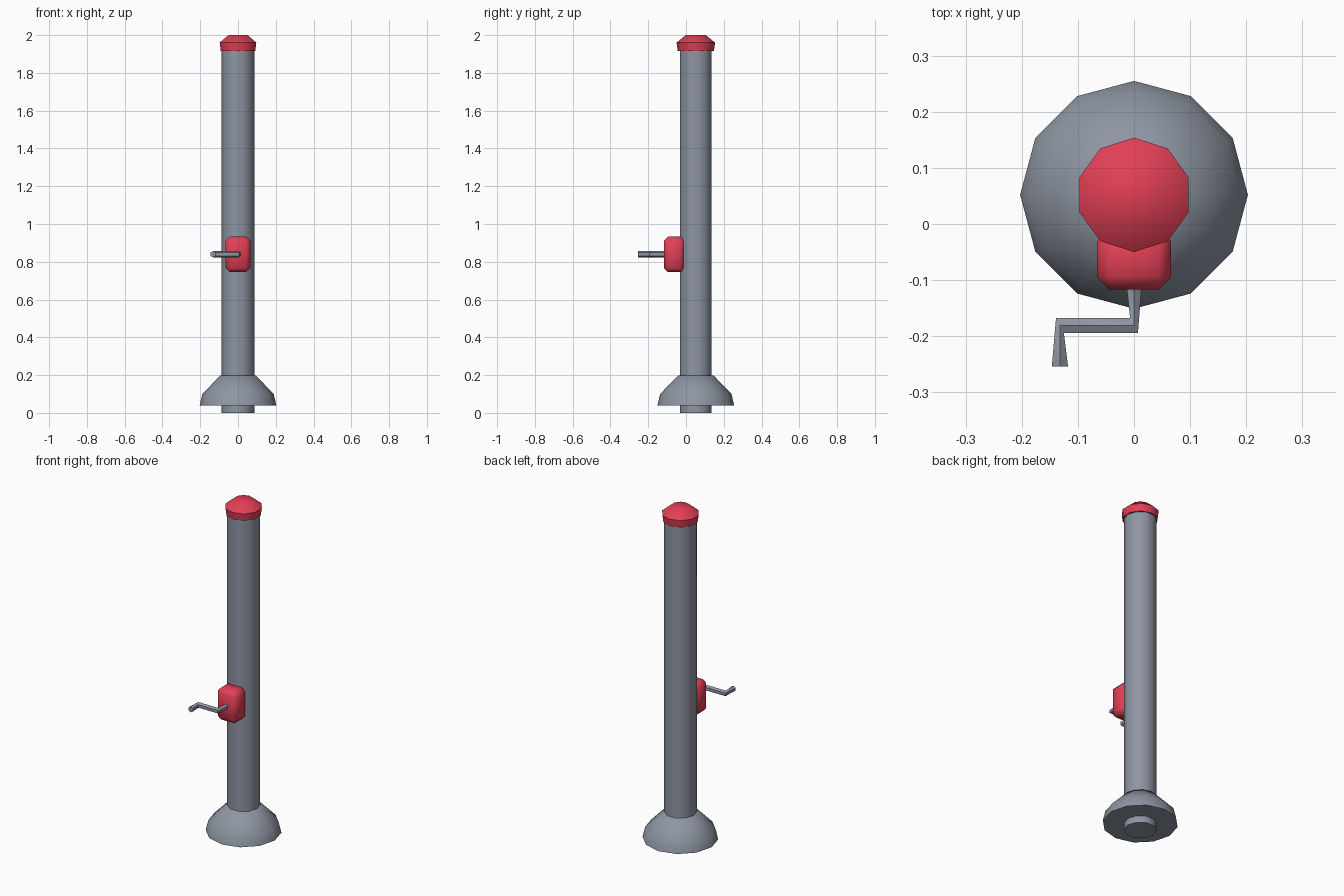
import bpy, bmesh, math
from mathutils import Vector

if "Cube" in bpy.data.objects:
    bpy.data.objects.remove(bpy.data.objects["Cube"])

AXIS_Y = 0.052


def material(name, rgb):
    m = bpy.data.materials.new(name)
    m.diffuse_color = (*rgb, 1)
    m.use_nodes = True
    m.node_tree.nodes["Principled BSDF"].inputs["Base Color"].default_value = m.diffuse_color
    return m


GREY = material("steel grey", (0.27, 0.305, 0.365))
RED = material("signal red", (0.76, 0.05, 0.09))


def finish(name, bm, mat):
    """Turn a bmesh into a smooth-by-angle object."""
    bmesh.ops.recalc_face_normals(bm, faces=bm.faces)
    me = bpy.data.meshes.new(name)
    bm.to_mesh(me)
    bm.free()
    me.materials.append(mat)
    ob = bpy.data.objects.new(name, me)
    bpy.context.collection.objects.link(ob)
    bpy.ops.object.select_all(action='DESELECT')
    ob.select_set(True)
    bpy.context.view_layer.objects.active = ob
    bpy.ops.object.shade_smooth_by_angle(angle=math.radians(50))
    return ob


def loft(name, rings, mat):
    """Skin a row of equal-length point rings and close both ends."""
    bm = bmesh.new()
    rows = [[bm.verts.new(p) for p in ring] for ring in rings]
    n = len(rows[0])
    for a, b in zip(rows, rows[1:]):
        for i in range(n):
            j = (i + 1) % n
            bm.faces.new((a[i], a[j], b[j], b[i]))
    bm.faces.new(rows[0])
    bm.faces.new(rows[-1])
    return finish(name, bm, mat)


def lathe(name, profile, sides, mat, start=0.0):
    """Low-sided turned part around the pole axis; profile is (radius, z)."""
    angles = [start + 2 * math.pi * i / sides for i in range(sides)]
    rings = [[(r * math.cos(a), AXIS_Y + r * math.sin(a), z) for a in angles]
             for r, z in profile]
    return loft(name, rings, mat)


# Pole, flared foot and domed cap
lathe("pole", [(0.0875, 0), (0.0875, 1.93)], 10, GREY)
lathe("foot", [(0.203, 0.04), (0.189, 0.1), (0.095, 0.197)], 12, GREY)
lathe("cap", [(0.096, 1.917), (0.102, 1.96), (0.053, 2.0)], 10, RED, math.pi / 2)

# Winch housing: chamfered box set into the front of the pole
bm = bmesh.new()
bmesh.ops.create_cube(bm, size=1)
for v in bm.verts:
    v.co = Vector((v.co.x * 0.131, v.co.y * 0.109 - 0.0625, v.co.z * 0.188 + 0.839))
bmesh.ops.bevel(bm, geom=bm.edges[:], offset=0.022, segments=1, affect='EDGES')
finish("winch_housing", bm, RED)

# Crank: hexagonal rod with two slanted joints; each ring has a centre and half-width
CRANK = [((0, -0.10), (0.0145, 0)),
         ((0, -0.181), (0.007, -0.0135)),
         ((-0.132, -0.181), (0.007, -0.0135)),
         ((-0.132, -0.254), (0.0145, 0))]
rings = []
for (cx, cy), (ux, uy) in CRANK:
    ring = []
    for k in range(6):
        a = math.radians(30 + 60 * k)
        s = math.cos(a) / math.cos(math.radians(30))
        ring.append((cx + ux * s, cy + uy * s, 0.84 + 0.0167 * math.sin(a)))
    rings.append(ring)
loft("crank", rings, GREY)
